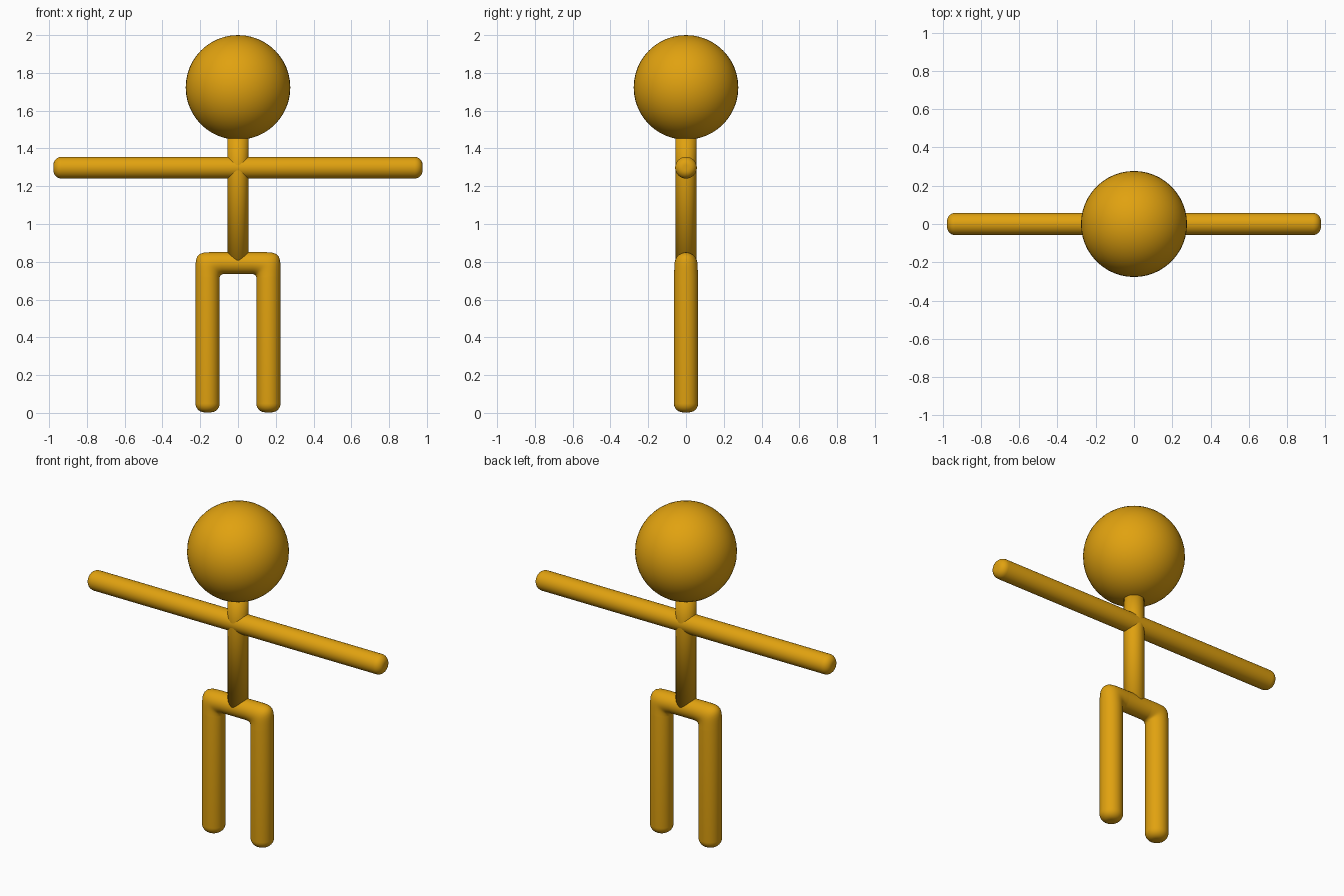
import bpy, bmesh, math
from mathutils import Vector

if "Cube" in bpy.data.objects:
    bpy.data.objects.remove(bpy.data.objects["Cube"])

SIDES = 32
gold = bpy.data.materials.new("golden_yellow")
gold.diffuse_color = (0.75, 0.36, 0.005, 1)
gold.use_nodes = True
gold.node_tree.nodes["Principled BSDF"].inputs["Base Color"].default_value = gold.diffuse_color


def finish(obj):
    obj.data.materials.clear()
    obj.data.materials.append(gold)
    obj.data.polygons.foreach_set("use_smooth", [True] * len(obj.data.polygons))


def loft(name, rings):
    """Skin a closed tube through rings of (centre, in-plane half axis, depth half width)."""
    bm = bmesh.new()
    loops = []
    for c, u, d in rings:
        loops.append([bm.verts.new(Vector(c) + Vector(u) * math.cos(a) + Vector((0, d * math.sin(a), 0)))
                      for a in (2 * math.pi * i / SIDES for i in range(SIDES))])
    for p, q in zip(loops, loops[1:]):
        for i in range(SIDES):
            j = (i + 1) % SIDES
            bm.faces.new((p[i], p[j], q[j], q[i]))
    bm.faces.new(loops[0])
    bm.faces.new(loops[-1])
    bmesh.ops.recalc_face_normals(bm, faces=bm.faces)
    mesh = bpy.data.meshes.new(name)
    bm.to_mesh(mesh)
    bm.free()
    obj = bpy.data.objects.new(name, mesh)
    bpy.context.collection.objects.link(obj)
    finish(obj)


def rounded_end(radius, bevel, steps=7):
    """(distance from tip, radius) pairs from the tip inward."""
    flat = radius - bevel
    pairs = [(0, flat * 0.05)]
    for i in range(steps + 1):
        a = math.pi / 2 * i / steps
        pairs.append((bevel * (1 - math.cos(a)), flat + bevel * math.sin(a)))
    return pairs


# Head
bpy.ops.mesh.primitive_uv_sphere_add(segments=48, ring_count=24, radius=0.277, location=(0, 0, 1.723))
head = bpy.context.object
head.name = "head"
finish(head)

# Torso and neck
loft("torso", [((0, 0, z), (0.056, 0, 0), 0.056) for z in (0.79, 1.3, 1.50)])

# Both arms as one straight bar
tip = rounded_end(0.0575, 0.042)
arm = [(-0.977 + t, r) for t, r in tip] + [(0.977 - t, r) for t, r in reversed(tip)]
loft("arms", [((x, 0, 1.298), (0, 0, r), r) for x, r in arm])

# Legs and hips: a U-shaped tube with tight corners
LEG, HIP = 0.064, 0.058
pivot_x, pivot_z = 0.077, 0.715          # centre of the inner corner fillet
inner = 0.02
out_x, out_z = 0.225 - pivot_x, 0.851 - pivot_z
half = [((0.161, 0, 0.003 + t), (r, 0, 0), r) for t, r in rounded_end(LEG, 0.047)]
steps = 16
for i in range(steps + 1):
    a = math.pi / 2 * i / steps
    way = Vector((math.cos(a), 0, math.sin(a)))
    outer = ((way.x / out_x) ** 6 + (abs(way.z) / out_z) ** 6) ** (-1 / 6)
    centre = Vector((pivot_x, 0, pivot_z)) + way * (inner + outer) / 2
    half.append((centre, way * (outer - inner) / 2, LEG + (HIP - LEG) * i / steps))
mirrored = [((-c[0], 0, c[2]), (-u[0], 0, u[2]), d) for c, u, d in reversed(half)]
loft("legs_and_hips", half + mirrored)
